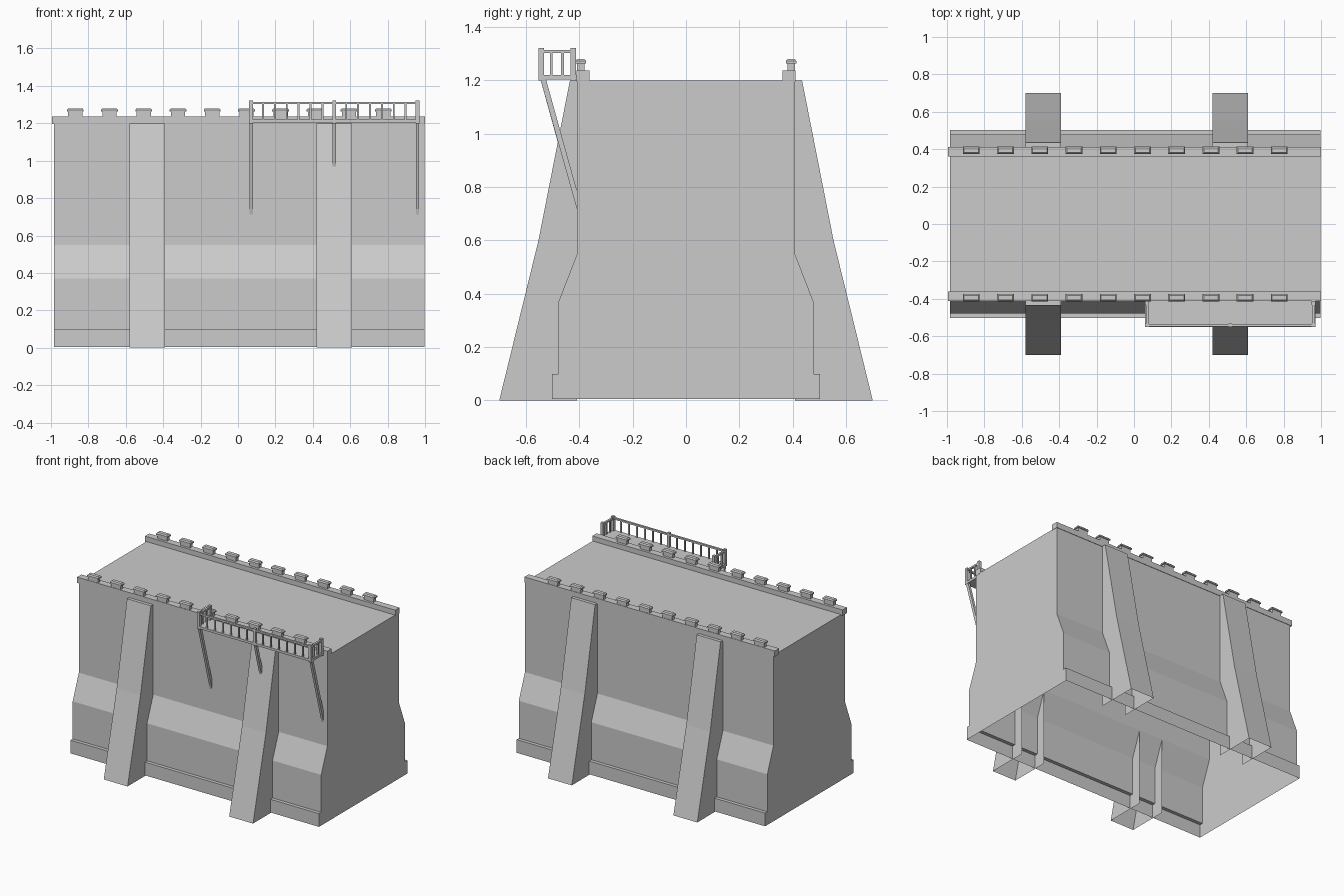
import bpy, bmesh
from mathutils import Vector

if "Cube" in bpy.data.objects:
    bpy.data.objects.remove(bpy.data.objects["Cube"])


def finish(name, bm):
    bmesh.ops.recalc_face_normals(bm, faces=bm.faces)
    me = bpy.data.meshes.new(name)
    bm.to_mesh(me)
    bm.free()
    ob = bpy.data.objects.new(name, me)
    bpy.context.collection.objects.link(ob)
    return ob


def add_frustum(bm, x, y, z0, z1, top_inset=0.0):
    """Box from (min, max) ranges; the top may be inset."""
    rings = []
    for z, i in ((z0, 0), (z1, top_inset)):
        rings.append([bm.verts.new((a, b, z)) for a, b in (
            (x[0] + i, y[0] + i), (x[1] - i, y[0] + i),
            (x[1] - i, y[1] - i), (x[0] + i, y[1] - i))])
    lo, hi = rings
    bm.faces.new(lo[::-1])
    bm.faces.new(hi)
    for k in range(4):
        n = (k + 1) % 4
        bm.faces.new((lo[k], lo[n], hi[n], hi[k]))


def add_prism(bm, profile, x0, x1, open_edges=()):
    """Extrude a (y, z) profile along x, leaving the listed sides open."""
    a = [bm.verts.new((x0, y, z)) for y, z in profile]
    b = [bm.verts.new((x1, y, z)) for y, z in profile]
    bm.faces.new(a[::-1])
    bm.faces.new(b)
    for k in range(len(a)):
        if k not in open_edges:
            n = (k + 1) % len(a)
            bm.faces.new((a[k], a[n], b[n], b[k]))


def sided(y, s):
    return tuple(sorted((y[0] * s, y[1] * s)))


# Hollow wall body, open underneath
half = [(0.503, 0.005), (0.503, 0.10), (0.478, 0.10), (0.478, 0.37),
        (0.408, 0.55), (0.408, 1.2)]
profile = half + [(-y, z) for y, z in reversed(half)]
bm = bmesh.new()
add_prism(bm, profile, -0.983, 0.998, open_edges=(len(profile) - 1,))
finish("wall_body", bm)

for s, side in ((-1, "front"), (1, "back")):
    # Sloping buttresses, open at the bottom and inner side
    bm = bmesh.new()
    for x0 in (-0.58, 0.42):
        pts = [(0.408, 0), (0.70, 0), (0.553, 0.6), (0.435, 1.2), (0.408, 1.2)]
        add_prism(bm, [(s * y, z) for y, z in pts], x0, x0 + 0.19, open_edges=(0, 4))
    finish(side + "_buttresses", bm)

    # Low parapet curb
    bm = bmesh.new()
    add_frustum(bm, (-0.995, 1.0), sided((0.362, 0.411), s), 1.195, 1.236)
    finish(side + "_parapet", bm)

    # Capped merlons
    bm = bmesh.new()
    for i in range(10):
        x = -0.87 + 0.183 * i
        add_frustum(bm, (x - 0.038, x + 0.038), sided((0.380, 0.408), s), 1.234, 1.263)
        add_frustum(bm, (x - 0.045, x + 0.045), sided((0.374, 0.414), s), 1.263, 1.272)
        add_frustum(bm, (x - 0.045, x + 0.045), sided((0.374, 0.414), s), 1.272, 1.28, 0.007)
    finish(side + "_merlons", bm)

# Balcony floor
bm = bmesh.new()
add_frustum(bm, (0.06, 0.97), (-0.55, -0.405), 1.203, 1.22)
finish("balcony_floor", bm)

# Balcony posts and handrails
bm = bmesh.new()
for x in (0.07, 0.515, 0.96):
    add_frustum(bm, (x - 0.01, x + 0.01), (-0.552, -0.532), 1.2, 1.322)
for x in (0.07, 0.96):
    add_frustum(bm, (x - 0.01, x + 0.01), (-0.432, -0.412), 1.2, 1.322)
    add_frustum(bm, (x - 0.007, x + 0.007), (-0.545, -0.415), 1.302, 1.314)
add_frustum(bm, (0.065, 0.965), (-0.549, -0.535), 1.302, 1.314)
finish("balcony_railing", bm)

# Balusters between the posts
bm = bmesh.new()
for i in range(1, 14):
    if i != 7:
        x = 0.07 + i * 0.89 / 14
        add_frustum(bm, (x - 0.005, x + 0.005), (-0.547, -0.537), 1.215, 1.306)
for x in (0.07, 0.96):
    for y in (-0.505, -0.463):
        add_frustum(bm, (x - 0.005, x + 0.005), (y - 0.005, y + 0.005), 1.215, 1.306)
finish("balcony_balusters", bm)

# Diagonal struts; the middle one ends on the buttress
bm = bmesh.new()
long_strut = [(-0.546, 1.205), (-0.525, 1.205), (-0.407, 0.78), (-0.407, 0.71)]
short_strut = [(-0.546, 1.205), (-0.525, 1.205), (-0.466, 0.99), (-0.477, 0.955)]
for x, pts in ((0.07, long_strut), (0.515, short_strut), (0.96, long_strut)):
    add_prism(bm, pts, x - 0.009, x + 0.009)
finish("balcony_struts", bm)
